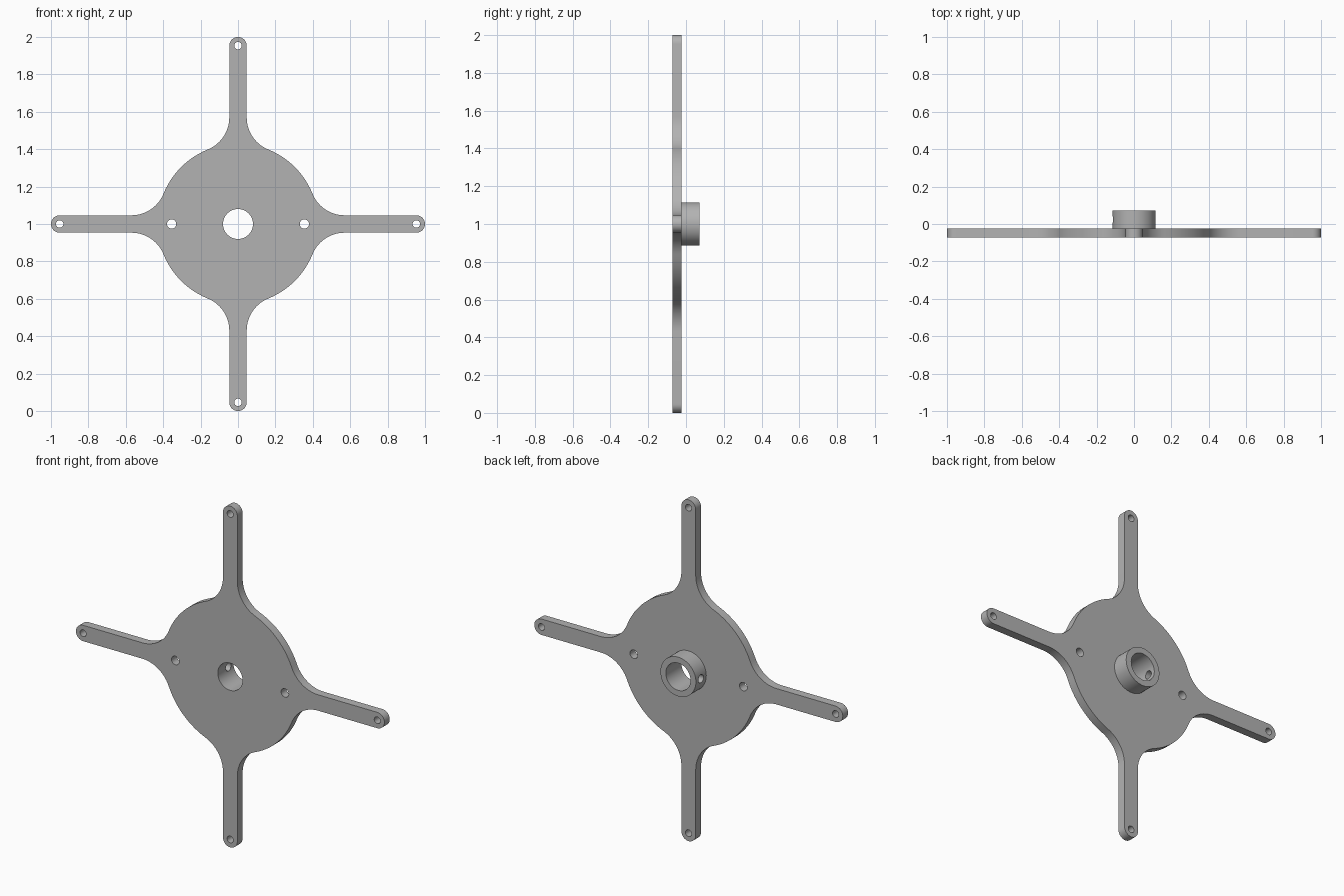
import bpy, bmesh
from math import sin, cos, pi, atan2, sqrt, radians
from mathutils import Matrix, Vector

cube = bpy.data.objects.get("Cube")
if cube:
    bpy.data.objects.remove(cube)

DISC_R = 0.43        # central disc
ARM_W = 0.0465       # half width of an arm
FILLET_Z = 0.57      # where the fillet meets the straight arm
BORE_R, HUB_R = 0.08, 0.115
Y_FRONT, Y_PLATE, Y_BACK = -0.0725, -0.0235, 0.0725

grey = bpy.data.materials.new("plain grey")
grey.use_nodes = True
colour = (0.45, 0.45, 0.45, 1)
grey.diffuse_color = colour
grey.node_tree.nodes["Principled BSDF"].inputs["Base Color"].default_value = colour


def arc(cx, cy, r, a0, a1, n):
    """Points along an arc, both ends included."""
    return [Vector((cx + r * cos(a0 + (a1 - a0) * i / n),
                    cy + r * sin(a0 + (a1 - a0) * i / n))) for i in range(n + 1)]


def circle(cx, cy, r, n):
    return arc(cx, cy, r, 0, 2 * pi, n)[:-1]


def smooth(mesh):
    mesh.shade_smooth()
    mesh.set_sharp_from_angle(angle=radians(30))


def extruded(name, loops, y0, y1):
    """Fill nested outlines and extrude them from y0 to y1, centred at z = 1."""
    curve = bpy.data.curves.new(name, 'CURVE')
    curve.dimensions, curve.fill_mode = '2D', 'BOTH'
    curve.extrude = (y1 - y0) / 2
    for pts in loops:
        spline = curve.splines.new('POLY')
        spline.points.add(len(pts) - 1)
        for point, co in zip(spline.points, pts):
            point.co = (co.x, co.y, 0, 1)
        spline.use_cyclic_u = True
    source = bpy.data.objects.new(name + "_outline", curve)
    bpy.context.scene.collection.objects.link(source)
    bpy.context.view_layer.update()
    mesh = bpy.data.meshes.new_from_object(
        source.evaluated_get(bpy.context.evaluated_depsgraph_get()))
    bpy.data.objects.remove(source)
    mesh.transform(Matrix.Translation((0, (y0 + y1) / 2, 1)) @ Matrix.Rotation(pi / 2, 4, 'X'))
    bm = bmesh.new()
    bm.from_mesh(mesh)
    bmesh.ops.remove_doubles(bm, verts=bm.verts, dist=1e-5)
    bmesh.ops.recalc_face_normals(bm, faces=bm.faces)
    bm.to_mesh(mesh)
    bm.free()
    mesh.name = name
    mesh.materials.clear()
    mesh.materials.append(grey)
    obj = bpy.data.objects.new(name, mesh)
    bpy.context.scene.collection.objects.link(obj)
    return obj


# Quarter outline: right fillet of the top arm, rounded tip, left fillet, disc arc
fillet_r = (ARM_W**2 + FILLET_Z**2 - DISC_R**2) / (2 * (DISC_R - ARM_W))
fx = ARM_W + fillet_r
touch = atan2(FILLET_Z, fx)
right_side = arc(fx, FILLET_Z, fillet_r, touch - pi, -pi, 14)
tip = arc(0, 1 - ARM_W, ARM_W, 0, pi, 16)
left_side = [Vector((-p.x, p.y)) for p in reversed(right_side)]
rim = arc(0, 0, DISC_R, pi - touch, pi / 2 + touch, 14)[1:-1]
quarter = right_side + tip + left_side + rim

outline = []
for k in range(4):
    turn = Matrix.Rotation(k * pi / 2, 2)
    outline += [turn @ p for p in quarter]

# Plate with bore, arm tip holes and two mounting holes
tip_d = 1 - ARM_W
holes = [circle(0, 0, BORE_R, 48)]
holes += [circle(tip_d * x, tip_d * y, 0.02, 16) for x, y in ((1, 0), (0, 1), (-1, 0), (0, -1))]
holes += [circle(s * 0.355, 0, 0.025, 20) for s in (-1, 1)]
plate = extruded("four_arm_plate", [outline] + holes, Y_FRONT, Y_PLATE)
smooth(plate.data)

# Hub collar on the back
hub = extruded("hub_collar", [circle(0, 0, HUB_R, 48), circle(0, 0, BORE_R, 48)], Y_PLATE, Y_BACK)

# Set screw hole through one side of the collar
bm = bmesh.new()
bmesh.ops.create_cone(bm, cap_ends=True, segments=20, radius1=0.024, radius2=0.024, depth=0.1,
                      matrix=Matrix.Translation((-0.1, (Y_PLATE + Y_BACK) / 2, 1))
                      @ Matrix.Rotation(pi / 2, 4, 'Y'))
cutter_mesh = bpy.data.meshes.new("screw_hole_cutter")
bm.to_mesh(cutter_mesh)
bm.free()
cutter = bpy.data.objects.new("screw_hole_cutter", cutter_mesh)
bpy.context.scene.collection.objects.link(cutter)
cut = hub.modifiers.new("screw_hole", 'BOOLEAN')
cut.operation, cut.solver, cut.object = 'DIFFERENCE', 'EXACT', cutter
bpy.context.view_layer.update()
hub.data = bpy.data.meshes.new_from_object(
    hub.evaluated_get(bpy.context.evaluated_depsgraph_get()))
hub.modifiers.clear()
bpy.data.objects.remove(cutter)
hub.data.materials.clear()
hub.data.materials.append(grey)
smooth(hub.data)
